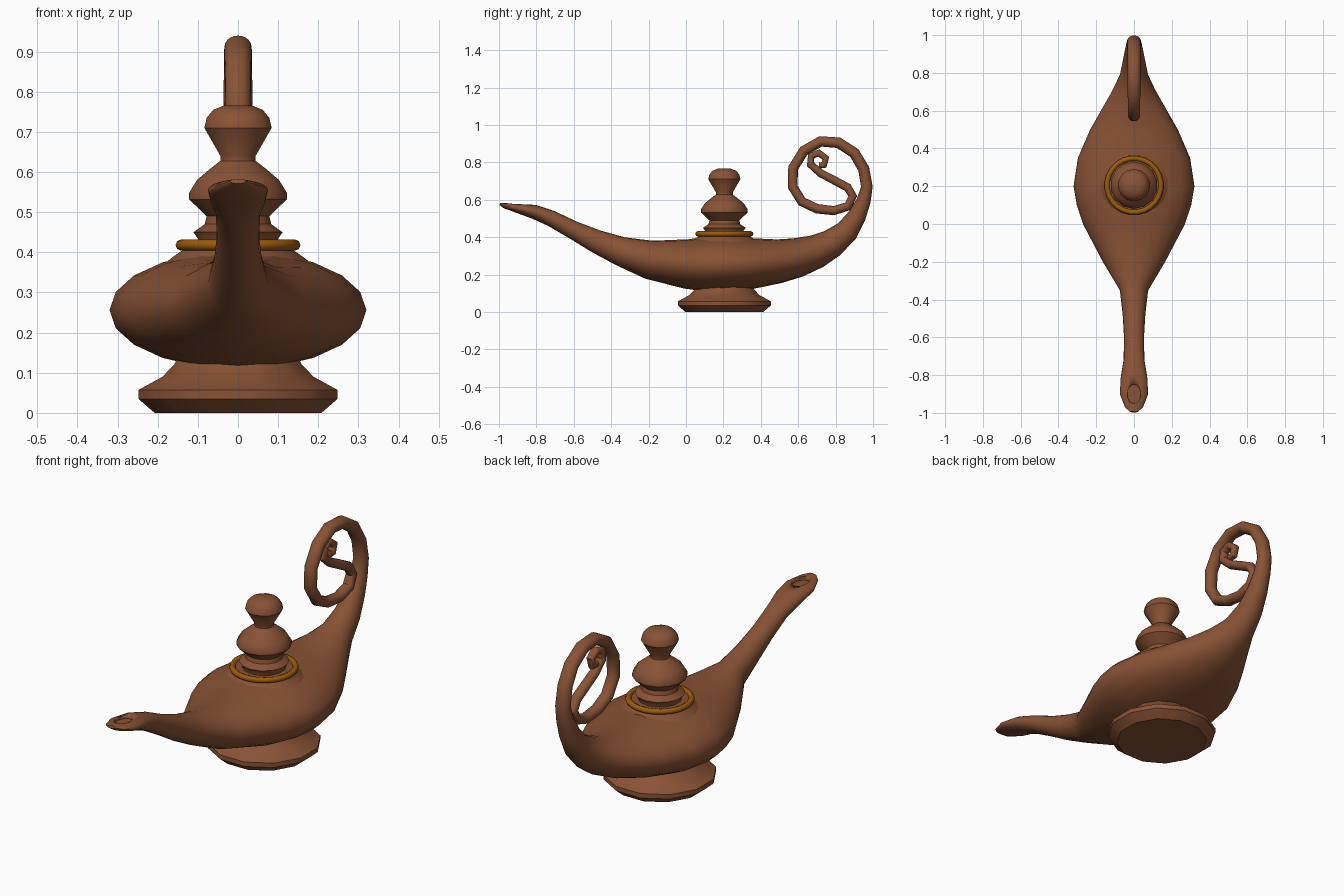
import bpy
import bmesh
from math import sin, cos, pi, radians
from mathutils import Vector

default_cube = bpy.data.objects.get("Cube")
if default_cube:
    bpy.data.objects.remove(default_cube, do_unlink=True)

CENTRE_Y = 0.205  # axis of the base, neck and lid


def make_material(name, colour):
    material = bpy.data.materials.new(name)
    material.use_nodes = True
    material.diffuse_color = colour
    material.node_tree.nodes["Principled BSDF"].inputs["Base Color"].default_value = colour
    return material


def finish(bm, name, material, angle):
    """Turn a bmesh into a named, coloured and softly shaded object."""
    bmesh.ops.recalc_face_normals(bm, faces=bm.faces)
    mesh = bpy.data.meshes.new(name)
    bm.to_mesh(mesh)
    bm.free()
    mesh.materials.append(material)
    part = bpy.data.objects.new(name, mesh)
    bpy.context.collection.objects.link(part)
    bpy.ops.object.select_all(action="DESELECT")
    part.select_set(True)
    bpy.context.view_layer.objects.active = part
    bpy.ops.object.shade_smooth_by_angle(angle=radians(angle))
    return part


def bridge_rings(bm, rings, closed=False):
    """Join neighbouring vertex rings with quads and cap open ends."""
    following = rings[1:] + rings[:1] if closed else rings[1:]
    for ring, upper in zip(rings, following):
        count = len(ring)
        for i in range(count):
            j = (i + 1) % count
            bm.faces.new((ring[i], ring[j], upper[j], upper[i]))
    if not closed:
        bm.faces.new(rings[0])
        bm.faces.new(rings[-1])


def lathe(name, profile, sides, material, angle=35, closed=False):
    """Spin (radius, height) points around the lamp's vertical axis."""
    bm = bmesh.new()
    rings = []
    for radius, z in profile:
        turns = [2 * pi * (i + 0.5) / sides for i in range(sides)]
        rings.append([bm.verts.new((radius * cos(t), CENTRE_Y + radius * sin(t), z))
                      for t in turns])
    bridge_rings(bm, rings, closed)
    return finish(bm, name, material, angle)


def loft(name, stations, sides, material):
    """Sweep ellipses (y, z, half width, half thickness) along a path at x = 0."""
    bm = bmesh.new()
    rings = []
    for k, (y, z, wide, thick) in enumerate(stations):
        before = stations[max(k - 1, 0)]
        after = stations[min(k + 1, len(stations) - 1)]
        tangent = Vector((0, after[0] - before[0], after[1] - before[1])).normalized()
        across = Vector((0, -tangent.z, tangent.y))
        ring = []
        for i in range(sides):
            turn = 2 * pi * i / sides
            point = Vector((wide * cos(turn), y, z)) + across * thick * sin(turn)
            ring.append(bm.verts.new(point))
        rings.append(ring)
    bridge_rings(bm, rings)
    return finish(bm, name, material, 40)


brown = make_material("warm brown", (0.25, 0.085, 0.035, 1))
amber = make_material("dark amber", (0.33, 0.105, 0.003, 1))

# Spout, bowl and root of the handle, from front to back
body = [
    (-0.995, 0.577, 0.02, 0.006), (-0.97, 0.568, 0.048, 0.014),
    (-0.9, 0.555, 0.075, 0.026), (-0.81, 0.535, 0.07, 0.038),
    (-0.72, 0.5, 0.055, 0.043), (-0.6, 0.437, 0.053, 0.049),
    (-0.48, 0.378, 0.06, 0.062), (-0.35, 0.325, 0.075, 0.078),
    (-0.2, 0.28, 0.165, 0.103), (0, 0.257, 0.27, 0.132),
    (0.1, 0.256, 0.303, 0.145), (0.2, 0.256, 0.32, 0.147),
    (0.35, 0.259, 0.297, 0.136), (0.5, 0.272, 0.232, 0.117),
    (0.6, 0.292, 0.175, 0.105), (0.7, 0.325, 0.118, 0.09),
    (0.78, 0.367, 0.077, 0.077), (0.86, 0.432, 0.06, 0.063),
    (0.915, 0.515, 0.049, 0.049), (0.95, 0.595, 0.041, 0.038),
]

# Curled handle, a thinning tube that winds inwards
curl = [
    (0.967, 0.67), (0.95, 0.765), (0.9, 0.85), (0.815, 0.905), (0.72, 0.912),
    (0.63, 0.862), (0.573, 0.77), (0.57, 0.67), (0.62, 0.59), (0.7, 0.552),
    (0.79, 0.542), (0.865, 0.565), (0.892, 0.62), (0.865, 0.665), (0.8, 0.7),
    (0.72, 0.742), (0.665, 0.79), (0.67, 0.835), (0.71, 0.85), (0.748, 0.822),
    (0.737, 0.785), (0.71, 0.785),
]
for step, (y, z) in enumerate(curl):
    fade = step / (len(curl) - 1)
    body.append((y, z, 0.037 - 0.018 * fade, 0.031 - 0.013 * fade))
lamp_body = loft("lamp_body", body, 20, brown)

# Shallow oval hole in the tip of the spout
bm = bmesh.new()
bmesh.ops.create_cone(bm, cap_ends=True, segments=16, radius1=0.035, radius2=0.035, depth=0.06)
bmesh.ops.scale(bm, vec=(1, 1.45, 1), verts=bm.verts)
bmesh.ops.translate(bm, vec=(0, -0.9, 0.592), verts=bm.verts)
cutter = finish(bm, "spout_hole_cutter", brown, 30)
cutter.hide_render = True
hole = lamp_body.modifiers.new("spout_hole", "BOOLEAN")
hole.operation = "DIFFERENCE"
hole.object = cutter
bpy.context.view_layer.objects.active = lamp_body
bpy.ops.object.modifier_apply(modifier=hole.name)
bpy.data.objects.remove(cutter, do_unlink=True)

# Flared foot
lathe("foot", [(0.215, 0), (0.257, 0.035), (0.257, 0.057), (0.195, 0.09),
               (0.165, 0.12), (0.148, 0.15), (0.14, 0.19)], 12, brown)

# Raised neck under the lid
lathe("neck", [(0.2, 0.36), (0.165, 0.388), (0.14, 0.405), (0.13, 0.42)], 20, brown)

# Rounded collar
collar = [(0.143 + 0.014 * cos(pi * i / 4), 0.418 + 0.014 * sin(pi * i / 4)) for i in range(8)]
lathe("collar", collar, 24, amber, 60, closed=True)

# Tiered lid with its finial
lathe("lid", [(0.1, 0.41), (0.1, 0.43), (0.114, 0.45), (0.085, 0.47),
              (0.08, 0.49), (0.125, 0.532), (0.125, 0.548), (0.105, 0.58),
              (0.075, 0.605), (0.045, 0.628), (0.045, 0.64), (0.086, 0.71),
              (0.08, 0.735), (0.063, 0.755), (0.035, 0.766)], 14, brown)
